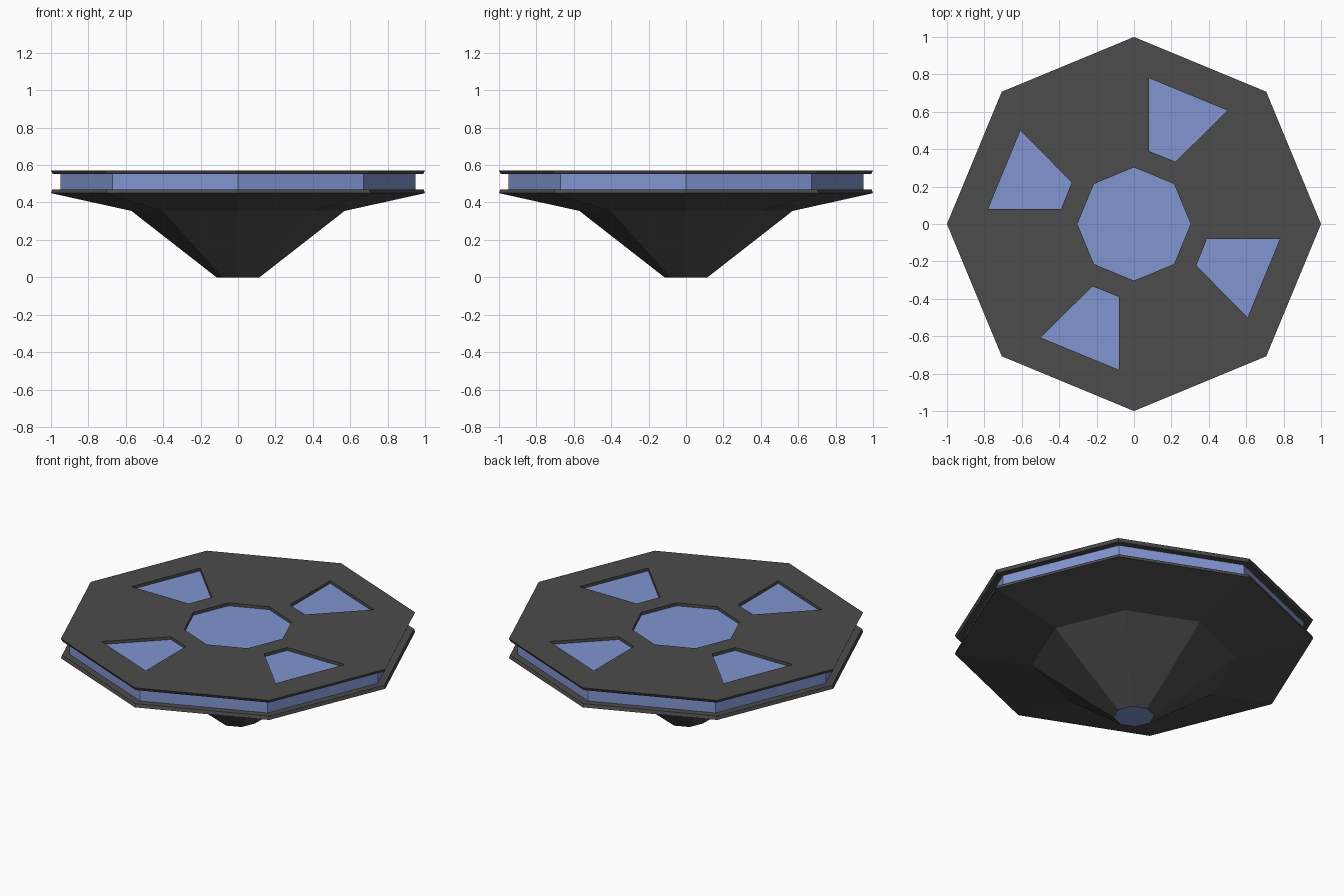
import bpy, bmesh
from math import sin, cos, pi
from mathutils import Matrix, Vector

cube = bpy.data.objects.get("Cube")
if cube:
    bpy.data.objects.remove(cube, do_unlink=True)

SIDES = 8


def material(name, color):
    mat = bpy.data.materials.new(name)
    mat.use_nodes = True
    mat.diffuse_color = color
    mat.node_tree.nodes["Principled BSDF"].inputs["Base Color"].default_value = color
    return mat


grey = material("dark_grey", (0.072, 0.072, 0.072, 1))
blue = material("soft_blue", (0.22, 0.30, 0.64, 1))


def octagon(radius, z):
    return [Vector((radius * cos(2 * pi * i / SIDES), radius * sin(2 * pi * i / SIDES), z))
            for i in range(SIDES)]


def finish(name, bm, *mats):
    bmesh.ops.recalc_face_normals(bm, faces=bm.faces)
    mesh = bpy.data.meshes.new(name)
    bm.to_mesh(mesh)
    bm.free()
    for mat in mats:
        mesh.materials.append(mat)
    obj = bpy.data.objects.new(name, mesh)
    bpy.context.collection.objects.link(obj)
    return obj


def lathe(name, profile, *mats):
    """Closed octagonal solid through (radius, z) rings; returns its object."""
    bm = bmesh.new()
    rings = [[bm.verts.new(p) for p in octagon(r, z)] for r, z in profile]
    for low, high in zip(rings, rings[1:]):
        for i in range(SIDES):
            j = (i + 1) % SIDES
            bm.faces.new((low[i], low[j], high[j], high[i]))
    bm.faces.new(rings[0][::-1])
    bm.faces.new(rings[-1])
    return finish(name, bm, *mats)


# Tapered lower hull with a flat rim, and a blue tip underneath
hull = lathe("lower_hull", [(0.115, 0), (0.57, 0.355), (1, 0.45), (0.993, 0.47)], grey, blue)
for face in hull.data.polygons:
    face.material_index = int(face.center.z < 0.01)

# Blue core seen between the plates and through the windows
lathe("glowing_core", [(0.95, 0.465), (0.95, 0.552)], blue)

# Top plate with a central opening and four windows turned around it
TOP, BOTTOM = 0.57, 0.552
window = [(0.08, 0.78), (0.5, 0.607), (0.222, 0.333), (0.08, 0.39)]
outlines = [octagon(1, TOP), octagon(0.303, TOP)]
for k in range(4):
    turn = Matrix.Rotation(k * pi / 2, 3, 'Z')
    outlines.append([turn @ Vector((x, y, TOP)) for x, y in window])

bm = bmesh.new()
edges = []
for outline in outlines:
    verts = [bm.verts.new(p) for p in outline]
    edges += [bm.edges.new((a, b)) for a, b in zip(verts, verts[1:] + verts[:1])]
bmesh.ops.triangle_fill(bm, edges=edges, use_beauty=True, normal=(0, 0, 1))
extruded = bmesh.ops.extrude_face_region(bm, geom=bm.faces[:])["geom"]
for v in extruded:
    if isinstance(v, bmesh.types.BMVert):
        v.co.z = BOTTOM
        if v.co.xy.length > 0.95:      # slight undercut on the outer edge
            v.co.xy *= 0.99
finish("top_plate", bm, grey)
